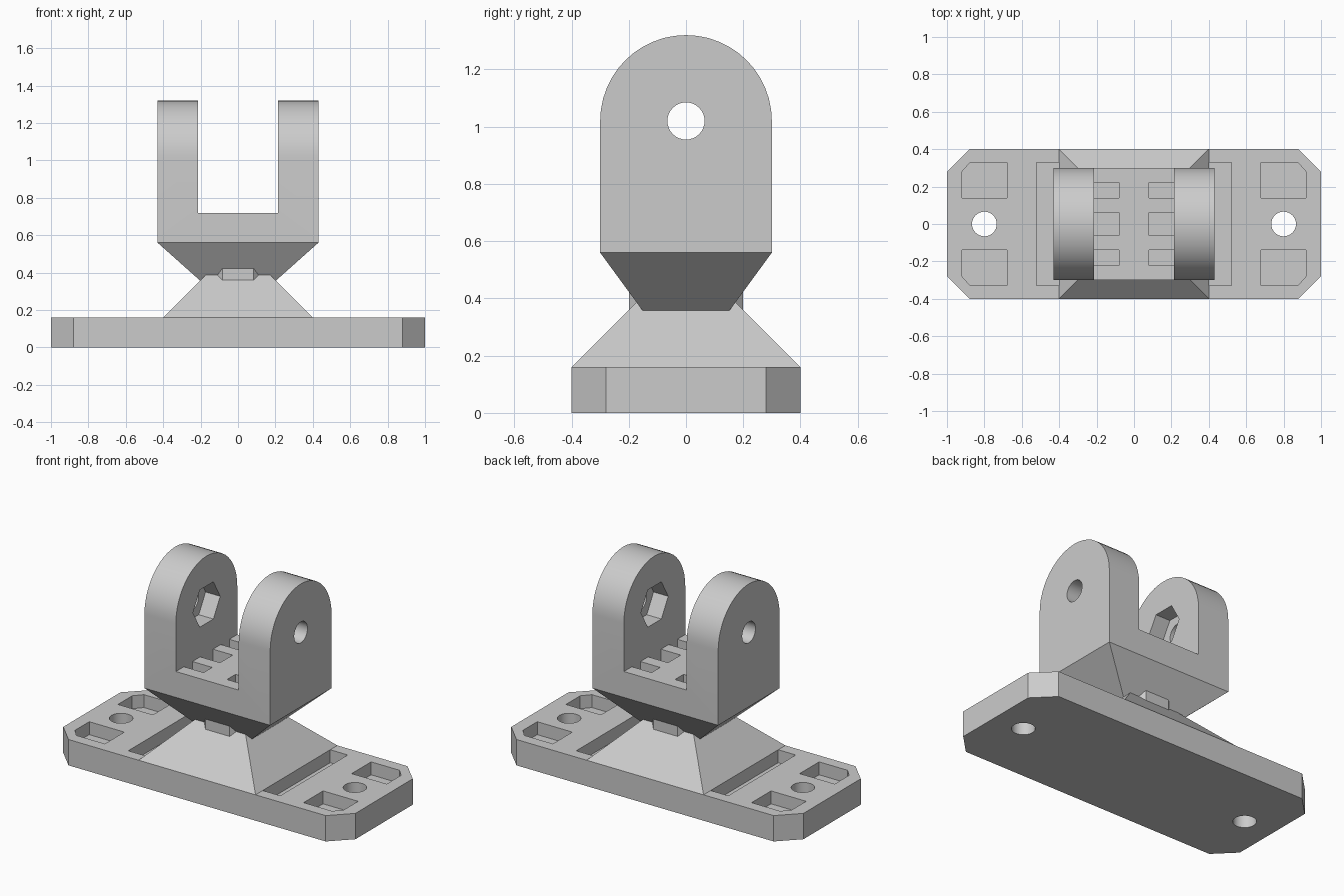
import bpy
import bmesh
import math
from mathutils import Matrix, Vector

cube = bpy.data.objects.get("Cube")
if cube:
    bpy.data.objects.remove(cube, do_unlink=True)

GREY = (0.6, 0.6, 0.6, 1.0)
mat = bpy.data.materials.new("plain grey")
mat.use_nodes = True
mat.diffuse_color = GREY
mat.node_tree.nodes["Principled BSDF"].inputs["Base Color"].default_value = GREY

# Maps a profile drawn in (y, z) and extruded along local z onto world x
ALONG_X = Matrix(((0, 0, 1, 0), (1, 0, 0, 0), (0, 1, 0, 0), (0, 0, 0, 1)))


def loft(name, bottom, top, z0, z1, matrix=Matrix()):
    """Solid between two matching outlines."""
    bm = bmesh.new()
    low = [bm.verts.new(matrix @ Vector((x, y, z0))) for x, y in bottom]
    high = [bm.verts.new(matrix @ Vector((x, y, z1))) for x, y in top]
    bm.faces.new(low)
    bm.faces.new(high)
    n = len(low)
    for i in range(n):
        j = (i + 1) % n
        bm.faces.new((low[i], low[j], high[j], high[i]))
    bmesh.ops.recalc_face_normals(bm, faces=bm.faces)
    mesh = bpy.data.meshes.new(name)
    bm.to_mesh(mesh)
    bm.free()
    mesh.materials.append(mat)
    obj = bpy.data.objects.new(name, mesh)
    bpy.context.collection.objects.link(obj)
    return obj


def prism(name, outline, z0, z1, matrix=Matrix()):
    return loft(name, outline, outline, z0, z1, matrix)


def rect(x0, x1, y0, y1):
    return [(x0, y0), (x1, y0), (x1, y1), (x0, y1)]


def ngon(n, radius, cx=0, cy=0, start=0.0):
    return [(cx + radius * math.cos(start + math.tau * i / n),
             cy + radius * math.sin(start + math.tau * i / n)) for i in range(n)]


def activate(obj):
    bpy.ops.object.select_all(action="DESELECT")
    obj.select_set(True)
    bpy.context.view_layer.objects.active = obj


def cut(obj, cutter):
    cutter.hide_render = True
    mod = obj.modifiers.new("cut", "BOOLEAN")
    mod.operation = "DIFFERENCE"
    mod.solver = "EXACT"
    mod.object = cutter
    activate(obj)
    bpy.ops.object.modifier_apply(modifier=mod.name)
    bpy.data.objects.remove(cutter, do_unlink=True)


# Base plate with chamfered corners
X, Y, C, TOP = 1.0, 0.4, 0.12, 0.16
POCKET = 0.08
base = prism("base_plate", [(-X + C, -Y), (X - C, -Y), (X, -Y + C), (X, Y - C),
                            (X - C, Y), (-X + C, Y), (-X, Y - C), (-X, -Y + C)], 0, TOP)

# Screw holes, corner pockets and grooves beside the pedestal
for sx in (-1, 1):
    cut(base, prism("hole", ngon(32, 0.066, sx * 0.8), -0.1, 0.3))
    cut(base, prism("groove", rect(sx * 0.4, sx * 0.52, -0.33, 0.33), TOP - POCKET, 0.3))
    for sy in (-1, 1):
        outline = [(0.68, 0.14), (0.92, 0.14), (0.92, 0.28), (0.875, 0.33), (0.68, 0.33)]
        outline = [(sx * x, sy * y) for x, y in outline]
        cut(base, prism("pocket", outline, TOP - POCKET, 0.3))

# Tapered pedestal, octagonal neck and flared underside of the fork
loft("pedestal", rect(-0.4, 0.4, -0.4, 0.4), rect(-0.14, 0.14, -0.14, 0.14), TOP, 0.42)
prism("neck", ngon(8, 0.2 / math.cos(math.pi / 8), start=math.pi / 8), 0.3, 0.46)
loft("fork_flare", rect(-0.2, 0.2, -0.15, 0.15), rect(-0.43, 0.43, -0.3, 0.3), 0.355, 0.56)

# Fork with rounded arms
W, R, PIVOT, INNER, FLOOR = 0.43, 0.3, 1.02, 0.215, 0.72
SEG = 24
arc = [(R * math.cos(math.pi * i / SEG), PIVOT + R * math.sin(math.pi * i / SEG))
       for i in range(SEG + 1)]
fork = prism("fork", [(-R, 0.56), (R, 0.56)] + arc, -W, W, ALONG_X)
cut(fork, prism("gap", rect(-INNER, INNER, -0.5, 0.5), FLOOR, 1.5))

# Pivot hole, nut recesses on both inner faces
cut(fork, prism("pivot", ngon(32, 0.065, 0, PIVOT), -0.6, 0.6, ALONG_X))
cut(fork, prism("nut", ngon(6, 0.133, 0, PIVOT), -INNER - 0.1, INNER + 0.1, ALONG_X))

# Rows of slots in the fork floor
for sx in (-1, 1):
    for y, half in ((-0.18, 0.042), (0, 0.062), (0.18, 0.042)):
        cut(fork, prism("slot", rect(sx * 0.08, sx * INNER, y - half, y + half),
                        FLOOR - 0.08, FLOOR + 0.05))

# Smooth the curved walls, keep edges sharp
for obj in (base, fork):
    activate(obj)
    bpy.ops.object.shade_smooth_by_angle(angle=math.radians(30))
